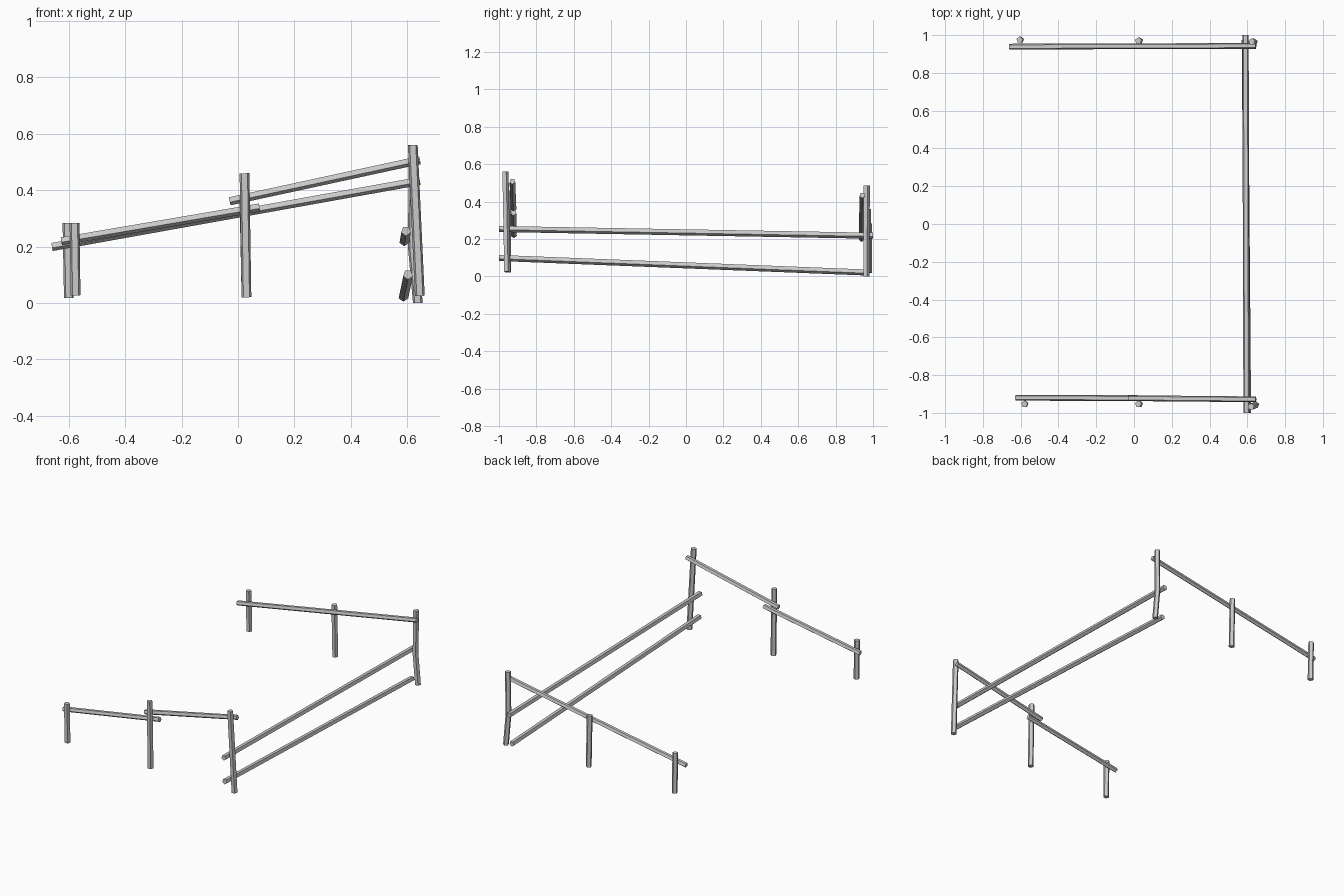
import bpy
import bmesh
import math
from mathutils import Vector

cube = bpy.data.objects.get("Cube")
if cube:
    bpy.data.objects.remove(cube, do_unlink=True)

GREY = (0.6, 0.6, 0.6, 1.0)
wood = bpy.data.materials.new("pale_grey")
wood.use_nodes = True
wood.diffuse_color = GREY
wood.node_tree.nodes["Principled BSDF"].inputs["Base Color"].default_value = GREY

SIDES = 5
FRONT = Vector((0, -1, 0))
UP = Vector((0, 0, 1))


def pole(name, points, radius, flat):
    """Five-sided pole through the points, with one flat side facing 'flat'."""
    pts = [Vector(p) for p in points]
    axis = (pts[-1] - pts[0]).normalized()
    u = axis.cross(flat).normalized()
    v = u.cross(axis)
    bm = bmesh.new()
    rings = []
    for p in pts:
        ring = []
        for i in range(SIDES):
            a = math.tau * (i + 0.5) / SIDES
            ring.append(bm.verts.new(p + radius * (math.cos(a) * v + math.sin(a) * u)))
        rings.append(ring)
    for low, high in zip(rings, rings[1:]):
        for i in range(SIDES):
            j = (i + 1) % SIDES
            bm.faces.new((low[i], low[j], high[j], high[i]))
    bm.faces.new(rings[0])
    bm.faces.new(rings[-1])
    bmesh.ops.recalc_face_normals(bm, faces=bm.faces[:])
    mesh = bpy.data.meshes.new(name)
    bm.to_mesh(mesh)
    bm.free()
    mesh.materials.append(wood)
    obj = bpy.data.objects.new(name, mesh)
    bpy.context.collection.objects.link(obj)


# Upright posts, bottom to top
POST = 0.0182
pole("front_corner_post", [(0.645, -0.957, 0.025), (0.62, -0.967, 0.56)], POST, FRONT)
pole("front_middle_post", [(0.03, -0.953, 0.02), (0.023, -0.953, 0.46)], POST, FRONT)
pole("front_end_post", [(-0.576, -0.953, 0.027), (-0.58, -0.953, 0.283)], POST, FRONT)
pole("back_corner_post", [(0.638, 0.963, 0.0), (0.62, 0.963, 0.2), (0.623, 0.965, 0.485)], POST, FRONT)
pole("back_middle_post", [(0.03, 0.97, 0.02), (0.023, 0.97, 0.36)], POST, FRONT)
pole("back_end_post", [(-0.6, 0.975, 0.018), (-0.605, 0.975, 0.283)], POST, FRONT)

# Sloping rails along the front and back
RAIL = 0.016
pole("front_lower_rail", [(-0.627, -0.92, 0.22), (0.076, -0.922, 0.34)], RAIL, UP)
pole("front_upper_rail", [(-0.03, -0.922, 0.362), (0.645, -0.928, 0.508)], RAIL, UP)
pole("back_rail", [(-0.66, 0.939, 0.2), (0.645, 0.943, 0.434)], RAIL, UP)

# Long rails joining the two corners
LONG = 0.0178
pole("long_upper_rail", [(0.596, -1.0, 0.255), (0.59, 1.0, 0.219)], LONG, UP)
pole("long_lower_rail", [(0.603, -1.0, 0.1), (0.587, 0.975, 0.022)], LONG, UP)
